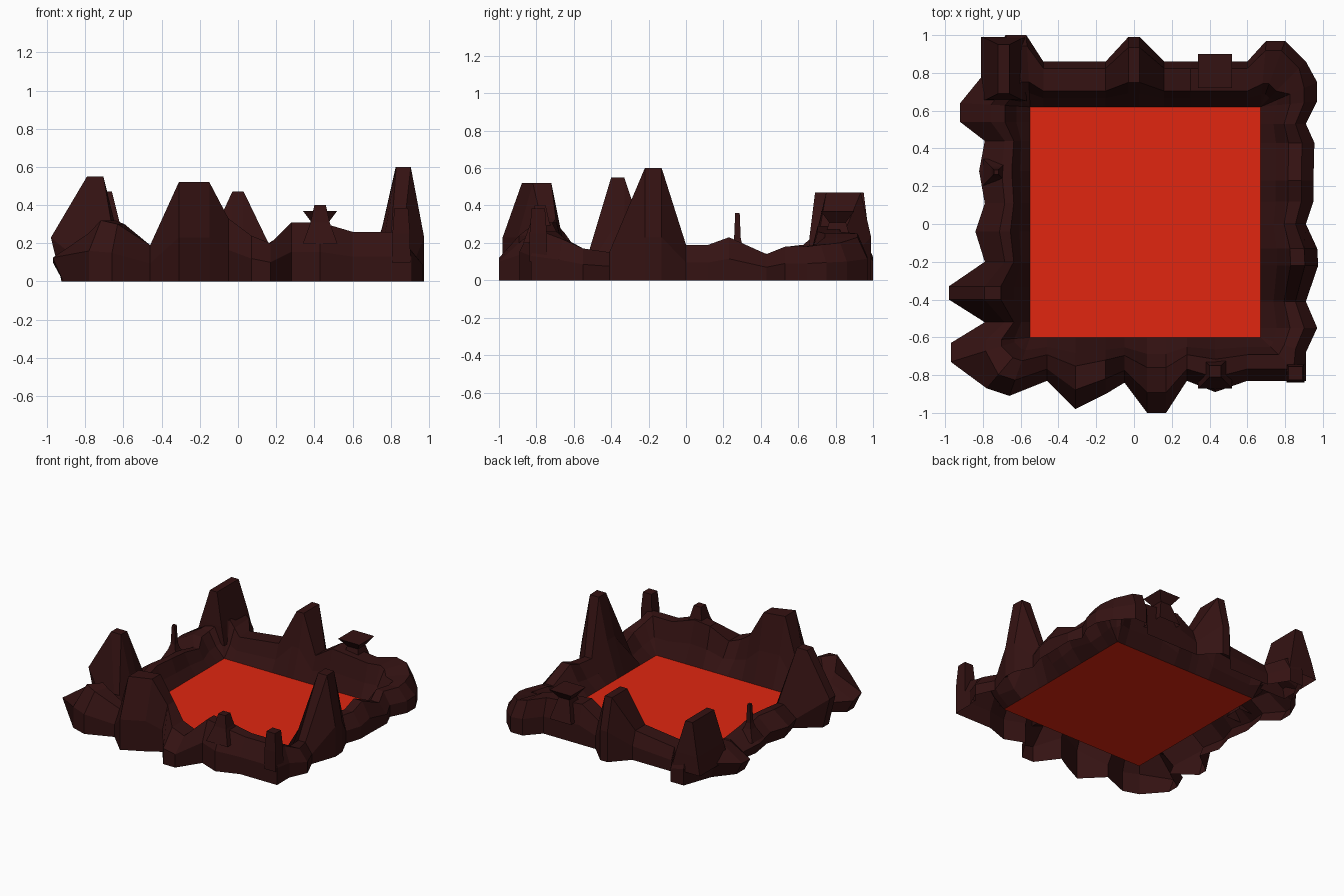
import bpy
import bmesh
from mathutils import Vector

cube = bpy.data.objects.get("Cube")
if cube:
    bpy.data.objects.remove(cube, do_unlink=True)


def material(name, rgb):
    mat = bpy.data.materials.new(name)
    mat.use_nodes = True
    colour = (*rgb, 1)
    mat.diffuse_color = colour
    shader = mat.node_tree.nodes["Principled BSDF"]
    shader.inputs["Base Color"].default_value = colour
    shader.inputs["Roughness"].default_value = 1
    shader.inputs["Specular IOR Level"].default_value = 0
    return mat


ROCK = material("dark maroon rock", (.034, .006, .006))
LAVA = material("glowing red lava", (.75, .019, .005))

# Lava pool bounds
LEFT, RIGHT, FRONT, BACK, LEVEL = -.55, .67, -.6, .62, .02


def finish(bm, name, mat):
    bmesh.ops.remove_doubles(bm, verts=bm.verts, dist=.0005)
    bmesh.ops.recalc_face_normals(bm, faces=bm.faces)
    mesh = bpy.data.meshes.new(name)
    bm.to_mesh(mesh)
    bm.free()
    mesh.materials.append(mat)
    obj = bpy.data.objects.new(name, mesh)
    bpy.context.collection.objects.link(obj)
    return obj


def bridge(bm, ring_a, ring_b):
    """Join two closed rings of equal length with quads."""
    count = len(ring_a)
    for i in range(count):
        j = (i + 1) % count
        bm.faces.new((ring_a[i], ring_a[j], ring_b[j], ring_b[i]))


def lava_pool():
    bm = bmesh.new()
    corners = ((LEFT, FRONT), (RIGHT, FRONT), (RIGHT, BACK), (LEFT, BACK))
    bm.faces.new([bm.verts.new((x, y, LEVEL)) for x, y in corners])
    finish(bm, "lava_pool", LAVA)


# Rim stations per side: position along the side, outward reach, crest height
front = [(-.78, .87, .32), (-.66, .91, .3), (-.46, .83, .19), (-.31, .98, .52),
         (-.15, .9, .52), (-.05, .84, .33), (.07, 1, .24), (.17, 1, .2),
         (.28, .83, .31), (.43, .89, .31), (.6, .83, .26), (.91, .83, .26)]
left = [(-.68, .91, .22), (-.55, .97, .17), (-.41, .91, .15), (-.22, .975, .6),
        (-.13, .97, .6), (0, .91, .19), (.12, .95, .19), (.23, .95, .23),
        (.43, .955, .14), (.53, .91, .18), (.65, .97, .18), (.75, .97, .19)]
back = [(.91, .86, .2), (.8, .97, .23), (.7, .97, .25), (.6, .86, .26),
        (.3, .86, .29), (.16, .86, .2), (.03, .99, .47), (-.03, .99, .47),
        (-.15, .86, .21), (-.48, .86, .17), (-.57, 1, .2), (-.68, 1, .25)]
right = [(.8, .79, .24), (.64, .92, .19), (.54, .92, .18), (.44, .79, .14),
         (.28, .82, .17), (.11, .79, .19), (-.04, .84, .19), (-.2, .79, .16),
         (-.33, .98, .55), (-.4, .98, .55), (-.52, .79, .15),
         (-.63, .97, .2), (-.73, .97, .25)]

# Each station: outer x, outer y, height, crest span across the rim, foot reach
stations = [(x, -out, h, .4, .73, 1) for x, out, h in front]
stations += [(out, y, h, .52, .77, 1) for y, out, h in left]
stations += [(x, out, h, .35, .85, 1) for x, out, h in back]
stations += [(-out, y, h, .36, .56, .87) for y, out, h in right]


def rock_rim():
    """Open-bottomed shell swept around the pool."""
    bm = bmesh.new()
    rings = [[] for _ in range(6)]
    for x, y, height, crest_in, crest_out, foot in stations:
        inner = Vector((min(max(x, LEFT), RIGHT), min(max(y, FRONT), BACK)))
        outer = Vector((x, y))
        shoulder = min(.5 * height, .23)
        section = ((0, LEVEL), (.55 * crest_in, .48 * height), (crest_in, height),
                   (crest_out, height), (1, shoulder), (foot, 0))
        for ring, (t, z) in zip(rings, section):
            ring.append(bm.verts.new((*inner.lerp(outer, t), z)))
    for ring_a, ring_b in zip(rings, rings[1:]):
        bridge(bm, ring_a, ring_b)
    finish(bm, "rock_rim", ROCK)


def outcrop(name, x, y, sections):
    """Four-sided rock stacked from (height, half width, half depth) sections."""
    bm = bmesh.new()
    rings = [[bm.verts.new((x + sx * w, y + sy * d, z))
              for sx, sy in ((-1, -1), (1, -1), (1, 1), (-1, 1))]
             for z, w, d in sections]
    for ring_a, ring_b in zip(rings, rings[1:]):
        bridge(bm, ring_a, ring_b)
    bm.faces.new(rings[-1])
    finish(bm, name, ROCK)


def square(*sections):
    return [(z, w, w) for z, w in sections]


lava_pool()
rock_rim()
outcrop("flared_outcrop", .43, .81, square((.15, .09), (.31, .045), (.37, .09)))
outcrop("thin_spire", -.73, .275, square((.1, .07), (.18, .03), (.22, .018), (.36, .012)))
outcrop("front_spire", .43, -.78, square((.2, .09), (.31, .05), (.4, .03)))
outcrop("corner_stump", .855, -.79, square((.1, .048), (.25, .046), (.385, .036)))
outcrop("back_slab", -.69, .82, ((.1, .12, .17), (.23, .09, .16), (.47, .03, .13)))
